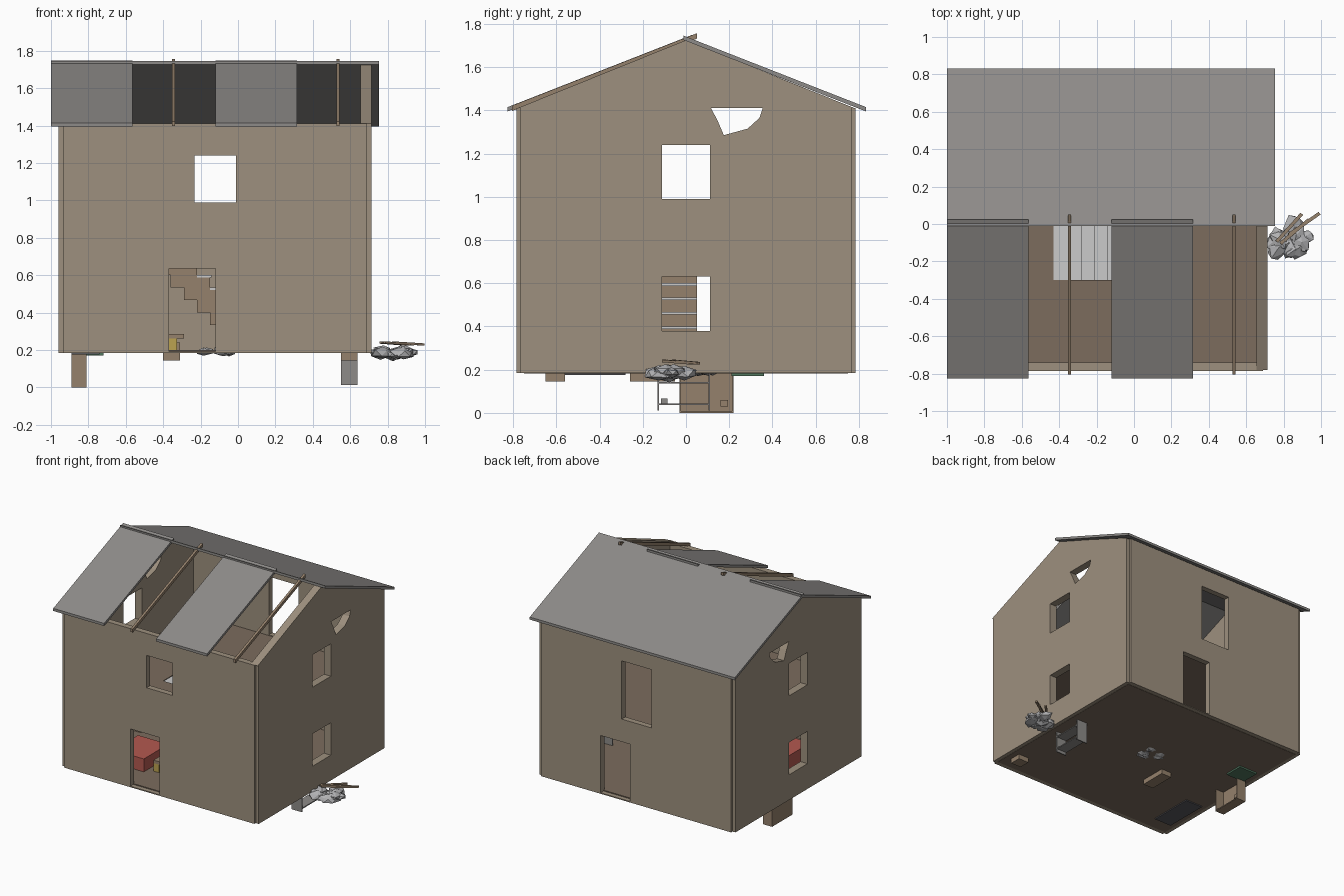
import bpy, bmesh, math, random
from mathutils import Vector, Matrix

if "Cube" in bpy.data.objects:
    bpy.data.objects.remove(bpy.data.objects["Cube"])
random.seed(4)

def mat(name, c):
    m = bpy.data.materials.new(name)
    m.diffuse_color = (*c, 1)
    m.use_nodes = True
    m.node_tree.nodes["Principled BSDF"].inputs["Base Color"].default_value = m.diffuse_color
    return m

WALL = mat("plaster", (0.34, 0.28, 0.21))
WOOD = mat("wood", (0.30, 0.22, 0.15))
FLOOR = mat("floor_brown", (0.20, 0.15, 0.11))
ROOF = mat("roof_grey", (0.27, 0.26, 0.25))
STONE = mat("stone", (0.45, 0.45, 0.46))
PALE = mat("pale_tread", (0.6, 0.6, 0.6))
RED = mat("red", (0.45, 0.1, 0.08))
YELLOW = mat("yellow", (0.5, 0.36, 0.08))
GREEN = mat("green", (0.08, 0.18, 0.11))
DARK = mat("dark_grey", (0.1, 0.1, 0.11))

def finish(name, bm, m):
    bmesh.ops.recalc_face_normals(bm, faces=bm.faces)
    me = bpy.data.meshes.new(name)
    bm.to_mesh(me)
    bm.free()
    if m:
        me.materials.append(m)
    ob = bpy.data.objects.new(name, me)
    bpy.context.collection.objects.link(ob)
    return ob

def box(name, x0, x1, y0, y1, z0, z1, m=None):
    bm = bmesh.new()
    bmesh.ops.create_cube(bm, size=1)
    for v in bm.verts:
        v.co = ((x0, x1)[v.co.x > 0], (y0, y1)[v.co.y > 0], (z0, z1)[v.co.z > 0])
    return finish(name, bm, m)

def prism_x(name, pts, x0, x1, m=None):
    """Extrude a (y, z) profile along x."""
    bm = bmesh.new()
    f = bm.faces.new([bm.verts.new((x0, y, z)) for y, z in pts])
    ext = bmesh.ops.extrude_face_region(bm, geom=[f])["geom"]
    bmesh.ops.translate(bm, vec=(x1 - x0, 0, 0),
                        verts=[g for g in ext if isinstance(g, bmesh.types.BMVert)])
    return finish(name, bm, m)

def cut(ob, cutters):
    for c in cutters:
        c.hide_render = True
        md = ob.modifiers.new("opening", 'BOOLEAN')
        md.operation, md.solver, md.object = 'DIFFERENCE', 'EXACT', c
        bpy.context.view_layer.objects.active = ob
        bpy.ops.object.modifier_apply(modifier=md.name)
        bpy.data.objects.remove(c)

XL, XR, Z0, ZE, ZR = -0.96, 0.715, 0.185, 1.41, 1.735

# front and back walls with doors and windows
front = box("front_wall", XL + .025, XR - .025, -.785, -.74, Z0, ZE, WALL)
cut(front, [box("c", -.37, -.12, -.9, -.6, Z0 + .008, .635),
            box("c", -.232, -.01, -.9, -.6, .99, 1.24)])
back = box("back_wall", XL + .025, XR - .025, .74, .785, Z0, ZE, WALL)
cut(back, [box("c", -.07, .18, .6, .9, Z0 + .008, .635),
           box("c", -.255, 0, .6, .9, .81, 1.26)])

# side walls with two windows, a broken hole, and a gable above
hole = [(.115, ZE + .001), (.145, 1.355), (.175, 1.285), (.285, 1.315),
        (.34, 1.365), (.355, ZE + .001)]
for side, a, b in (("left", XL, XL + .06), ("right", XR - .06, XR)):
    w = box(side + "_wall", a, b, -.768, .768, Z0, ZE, WALL)
    cut(w, [box("c", a - .1, b + .1, -.112, .112, .38, .63),
            box("c", a - .1, b + .1, -.112, .112, .99, 1.24),
            prism_x("c", hole, a - .1, b + .1)])
    prism_x(side + "_gable", [(-.78, ZE), (.78, ZE), (0, ZR - .01)], a, b, WALL)

# ground floor and upper floor with a stairwell
box("ground_floor", XL + .03, XR - .03, -.75, .75, Z0 - .002, .2, FLOOR)
upper = box("upper_floor", XL + .05, XR - .05, -.745, .745, .77, .805, FLOOR)
cut(upper, [box("c", -.43, .1, -.30, .05, .7, .9)])

# stairs climbing toward the left
n = 9
for i in range(n):
    x1 = .2 - i * .07
    zt = .2 + (i + 1) * .6 / n
    box("stair_riser", x1 - .07, x1, -.30, .05, max(.2, zt - .2), zt - .012, WOOD)
    box("stair_tread", x1 - .07, x1 + .008, -.30, .05, zt - .012, zt, PALE)

# roof: full back slope, two surviving front panels, bare rafters
SL = (ZR - 1.41) / .83

def slope(name, x0, x1, ya, yb, lift, t, m):
    z = lambda y: ZR - abs(y) * SL if y * yb > 0 else ZR + abs(y) * SL
    pts = [(ya, z(ya) + lift), (yb, z(yb) + lift),
           (yb, z(yb) + lift - t), (ya, z(ya) + lift - t)]
    return prism_x(name, pts, x0, x1, m)

slope("back_roof", -1, .753, -.012, .832, .006, .02, ROOF)
for a, b in ((-1, -.565), (-.12, .315)):
    slope("front_roof_panel", a, b, .025, -.827, .003, .02, ROOF)
for x in (-.345, .535):
    slope("rafter", x - .009, x + .009, .05, -.805, .002, .025, WOOD)

# rubble heaps
def rubble(name, cx, cy, cz, rx, ry, rz, count, size):
    bm = bmesh.new()
    for _ in range(count):
        ang, r = random.uniform(0, math.tau), math.sqrt(random.random())
        c = Vector((cx + rx * r * math.cos(ang), cy + ry * r * math.sin(ang),
                    cz + rz * (1 - r) * random.uniform(-1, 1)))
        s = size * random.uniform(.7, 1.1)
        vs = bmesh.ops.create_icosphere(bm, subdivisions=1, radius=s)["verts"]
        rot = Matrix.Rotation(random.uniform(0, 6), 3, 'Z')
        for v in vs:
            p = v.co * random.uniform(.75, 1.2)
            v.co = c + rot @ Vector((p.x * 1.25, p.y, p.z * .6))
    return finish(name, bm, STONE)

rubble("outer_rubble", .83, -.07, .185, .10, .08, .035, 16, .055)
rubble("inner_rubble", -.11, .07, .19, .09, .07, .02, 11, .04)

# broken planks lying on the outer rubble
for cx, cy, rz in ((.86, -.04, 40), (.91, 0, 35), (.83, -.02, 48)):
    p = box("broken_plank", -.10, .10, -.009, .009, -.006, .006, WOOD)
    p.location = (cx, cy, .235)
    p.rotation_euler = (0, math.radians(3), math.radians(rz))

# sunken open cabinets poking below the floor
def cabinet(name, x0, x1, y0, y1, z0, z1, m, t=.008):
    box(name + "_bottom", x0, x1, y0, y1, z0, z0 + t, m)
    box(name + "_back", x0, x0 + t, y0, y1, z0, z1, m)
    box(name + "_side", x0, x1, y0, y0 + t, z0, z1, m)
    box(name + "_side", x0, x1, y1 - t, y1, z0, z1, m)
    box(name + "_top", x0, x1, y0, y1, z1 - t, z1, m)

cabinet("brown_cabinet", -.89, -.81, -.03, .22, 0, .27, WOOD)
box("cabinet_item", -.87, -.83, .16, .195, .03, .06, WOOD)
for y in (-.128, .108):
    box("grey_shelf_side", .55, .64, y - .004, y + .004, .012, .26, ROOF)
for z in (.04, .14, .25):
    box("grey_shelf_board", .55, .64, -.128, .108, z - .004, z + .004, ROOF)
box("shelf_item", .57, .61, -.115, -.085, .044, .066, ROOF)

# furniture sunk slightly through the floor
box("wood_bench", -.40, -.31, -.26, -.05, .145, .24, WOOD)
box("small_crate", .55, .64, -.65, -.56, .145, .25, WOOD)
box("green_chest", -.88, -.72, .21, .36, .17, .27, GREEN)
box("dark_mat", -.89, -.74, -.64, -.28, .175, .22, DARK)
box("red_bed", -.68, -.42, -.55, -.25, .2, .30, RED)
box("yellow_stool", -.372, -.325, -.5, -.44, .2, .262, YELLOW)
box("stool_board", -.372, -.29, -.5, -.42, .262, .285, WOOD)
